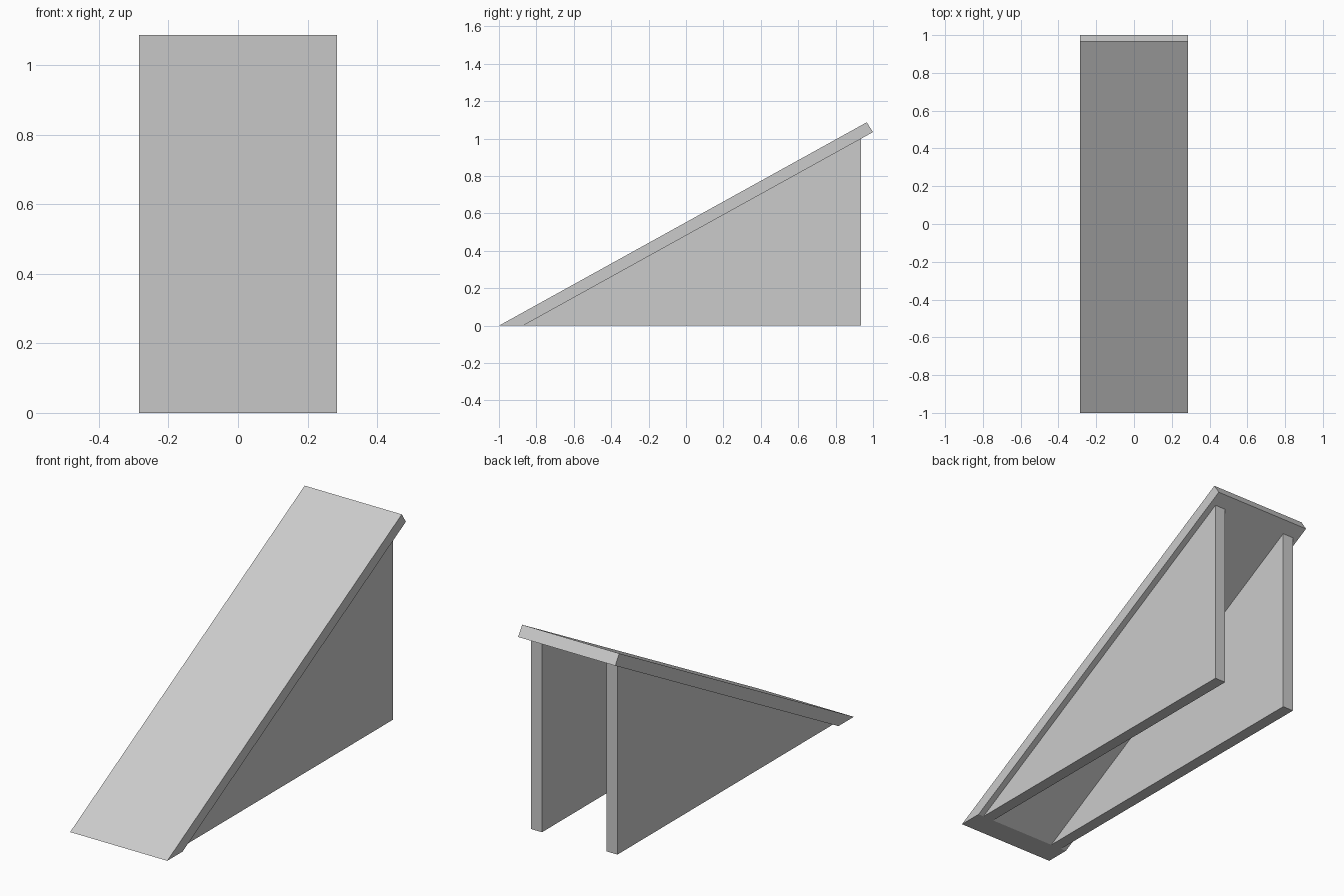
import bpy

cube = bpy.data.objects.get("Cube")
if cube:
    bpy.data.objects.remove(cube, do_unlink=True)

grey = bpy.data.materials.new("plain grey")
grey.use_nodes = True
colour = (0.6, 0.6, 0.6, 1)
grey.diffuse_color = colour
grey.node_tree.nodes["Principled BSDF"].inputs["Base Color"].default_value = colour


def extrude_profile(name, profile, x0, x1):
    """Extrude a (y, z) outline, listed anticlockwise seen from +x."""
    n = len(profile)
    verts = [(x, y, z) for x in (x0, x1) for y, z in profile]
    faces = [tuple(reversed(range(n))), tuple(range(n, 2 * n))]
    faces += [(i, (i + 1) % n, n + (i + 1) % n, n + i) for i in range(n)]
    mesh = bpy.data.meshes.new(name)
    mesh.from_pydata(verts, [], faces)
    mesh.materials.append(grey)
    obj = bpy.data.objects.new(name, mesh)
    bpy.context.collection.objects.link(obj)
    return obj


# Sloping board, cut flat where it meets the ground
ramp = [(-1, 0), (-0.871, 0), (1, 1.035), (0.966, 1.087)]
extrude_profile("ramp_board", ramp, -0.285, 0.285)

# Two triangular side supports, set in from the board's edges
support = [(-0.871, 0), (0.936, 0), (0.936, 1.0)]
outer, thickness = 0.253, 0.063
extrude_profile("left_support", support, outer - thickness, outer)
extrude_profile("right_support", support, -outer, thickness - outer)
